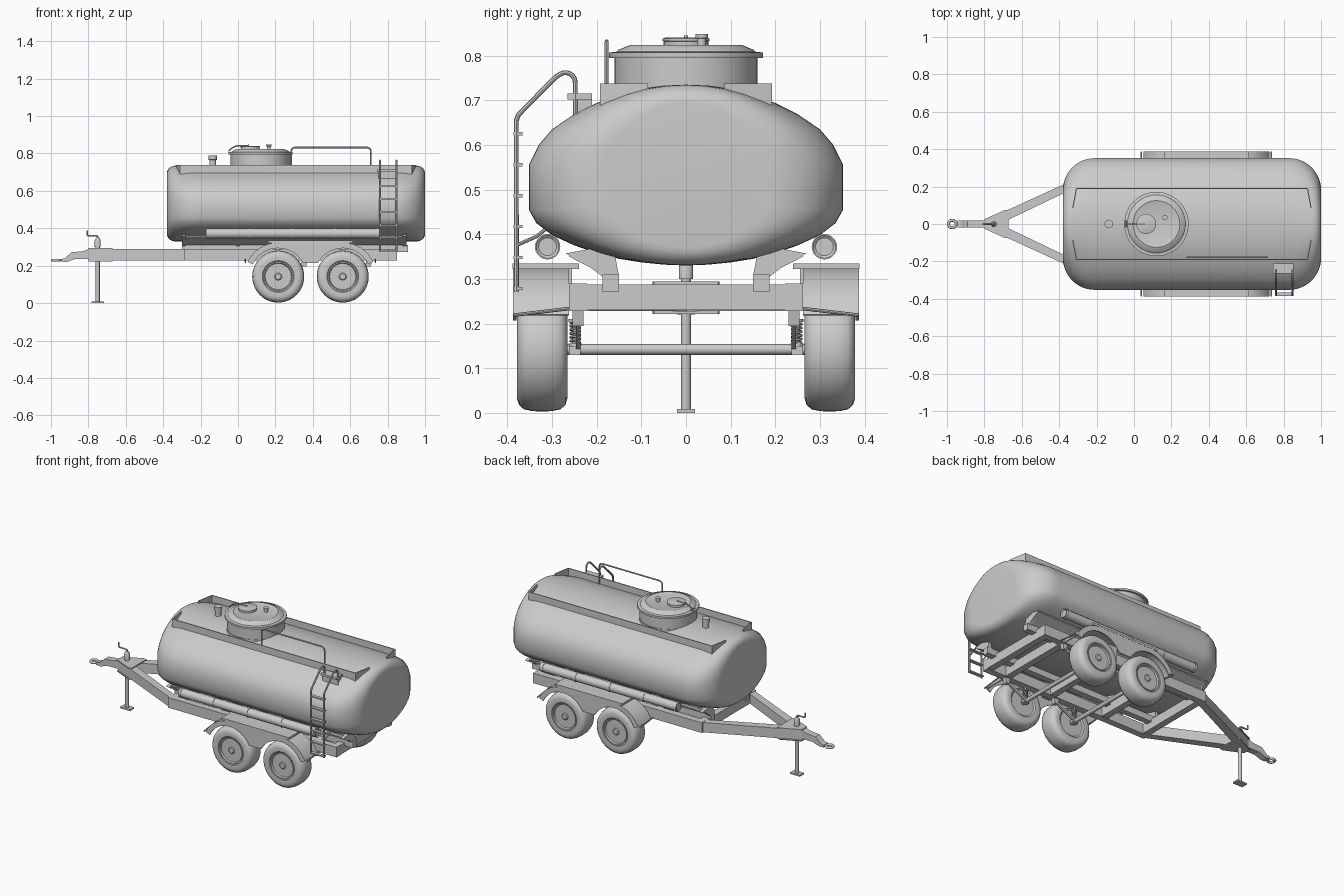
import bpy, bmesh
from math import sin, cos, pi, radians, sqrt
from mathutils import Vector

if "Cube" in bpy.data.objects:
    bpy.data.objects.remove(bpy.data.objects["Cube"])

def make(name, verts, faces, smooth=35):
    me = bpy.data.meshes.new(name)
    me.from_pydata([tuple(v) for v in verts], [], faces)
    bm = bmesh.new(); bm.from_mesh(me)
    bmesh.ops.remove_doubles(bm, verts=bm.verts, dist=1e-5)
    bmesh.ops.recalc_face_normals(bm, faces=bm.faces)
    bm.to_mesh(me); bm.free()
    ob = bpy.data.objects.new(name, me)
    bpy.context.collection.objects.link(ob)
    bpy.context.view_layer.objects.active = ob
    for o in bpy.context.selected_objects: o.select_set(False)
    ob.select_set(True)
    if smooth: bpy.ops.object.shade_smooth_by_angle(angle=radians(smooth))
    return ob

def loft(name, rings, smooth=35, caps=True):
    n = len(rings[0]); verts = [v for r in rings for v in r]
    faces = [(i*n+j, i*n+(j+1) % n, (i+1)*n+(j+1) % n, (i+1)*n+j)
             for i in range(len(rings)-1) for j in range(n)]
    if caps: faces += [tuple(range(n)), tuple(range((len(rings)-1)*n, len(rings)*n))]
    return make(name, verts, faces, smooth)

AX = {'x': lambda u, v, w: (w, u, v), 'y': lambda u, v, w: (u, w, v), 'z': lambda u, v, w: (u, v, w)}

def prism(name, pts, axis, a, b, smooth=0):
    return loft(name, [[AX[axis](u, v, w) for u, v in pts] for w in (a, b)], smooth)

def box(name, x0, x1, y0, y1, z0, z1):
    return prism(name, [(x0, y0), (x1, y0), (x1, y1), (x0, y1)], 'z', z0, z1)

def lathe(name, prof, axis, c, n=32, s=1):
    rings = [[Vector(AX[axis](r*cos(2*pi*k/n), r*sin(2*pi*k/n), s*h)) + Vector(c)
              for k in range(n)] for r, h in prof]
    return loft(name, rings, 35)

def tube(name, pts, r, res=2, cyclic=False):
    cu = bpy.data.curves.new(name, 'CURVE'); cu.dimensions = '3D'
    cu.bevel_depth = r; cu.bevel_resolution = res; cu.use_fill_caps = True
    sp = cu.splines.new('POLY'); sp.points.add(len(pts)-1); sp.use_cyclic_u = cyclic
    for p, q in zip(sp.points, pts): p.co = (*q, 1)
    ob = bpy.data.objects.new(name, cu); bpy.context.collection.objects.link(ob)
    for o in bpy.context.selected_objects: o.select_set(False)
    bpy.context.view_layer.objects.active = ob; ob.select_set(True)
    bpy.ops.object.convert(target='MESH')
    bpy.ops.object.shade_smooth_by_angle(angle=radians(40))
    return ob

def arc(cx, cz, r, a0, a1, n=12):
    return [(cx+r*cos(radians(a0+(a1-a0)*i/n)), cz+r*sin(radians(a0+(a1-a0)*i/n))) for i in range(n+1)]

# Tank: flattened oval section with rounded ends
half = [(0, .735), (.05, .733), (.1, .726), (.15, .713), (.2, .694), (.25, .669), (.3, .635), (.33, .6), (.352, .555),
        (.352, .455), (.335, .425), (.3, .398), (.25, .375), (.2, .358), (.15, .345), (.1, .337), (.05, .332), (0, .33)]
sec = half + [(-y, z) for y, z in half[-2:0:-1]]
ends = []
for i in range(13):
    t = i/12*pi/2; d = .17*sin(t); u = max(0, (d-.125)/.045)
    ends.append((.52+d, 1-.17/.352*(1-cos(t)), 1-.2*(1-sqrt(max(0, 1-u*u)))))
stations = [(-d, a, b) for d, a, b in ends[::-1]] + ends
loft('tank', [[(.31+d, y*a, .5325+(z-.5325)*b) for y, z in sec] for d, a, b in stations], 40)

# Spill rails on top with turned-in ends
for s in (1, -1):
    box('top_rail', -.31, .93, s*.187, s*.193, .685, .738)
    for x, dx in ((-.31, -.02), (.93, .02)):
        t = .006 if dx > 0 else -.006
        prism('rail_end', [(x, s*.193), (x+dx, s*.085), (x+dx-t, s*.085), (x-t, s*.193)], 'z', .69, .738)

# Manhole, lid, inner hatch and vents
lathe('manhole', [(.16, .68), (.16, .795), (.172, .795), (.172, .807), (.155, .809), (.152, .813), (.125, .824), (.12, .822), (0.001, .824)], 'z', (.12, 0, 0), 48)
lathe('manhole_lower_band', [(.163, .71), (.163, .728)], 'z', (.12, 0, 0), 48)
lathe('inner_hatch', [(.05, .82), (.05, .832), (.053, .833), (.053, .838), (.045, .841)], 'z', (.065, 0, 0))
lathe('lid_valve', [(.01, .82), (.01, .838), (.014, .839), (.014, .848)], 'z', (.165, .035, 0), 16)
tube('hatch_handle', [(-.05, 0, .812), (-.035, 0, .828), (-.01, 0, .84), (.06, 0, .843)], .004)
tube('hatch_grip', [(-.045, -.02, .818), (-.045, .02, .818)], .004)
lathe('breather', [(.018, .72), (.018, .765), (.023, .767), (.023, .79)], 'z', (-.135, 0, 0), 20)

# Handrail
hr = [(.285, .70)] + arc(.305, .812, .02, 180, 90, 5) + arc(.69, .812, .02, 90, 0, 5) + [(.71, .70)]
tube('handrail', [(x, -.178, z) for x, z in hr], .0045)

# Ladder with hooped top, rungs, step platform and stays
for x in (.76, .848):
    p = [(-.38, .272), (-.38, .655), (-.375, .668), (-.292, .752)] + arc(-.27, .74, .022, 120, 0, 6) + [(-.248, .665)]
    tube('ladder_rail', [(x, y, z) for y, z in p], .0055)
    tube('ladder_stay', [(x, -.38, .375), (x, -.335, .395), (x, -.31, .415)], .004)
for i in range(6):
    box('ladder_rung', .757, .851, -.386, -.366, .275+.0693*i, .282+.0693*i)
box('ladder_platform', .742, .852, -.265, -.21, .702, .715)
box('platform_base', .75, .845, -.253, -.21, .655, .702)

for s in (1, -1):
    # Side hose tubes with bands
    lathe('hose_tube', [(.02, -.165), (.026, -.17), (.026, .76), (.02, .755)], 'x', (0, s*.31, .372), 20)
    for x in (-.16, .06, .29, .52, .74):
        lathe('tube_band', [(.0285, -.006), (.0285, .006)], 'x', (x, s*.31, .372), 20)
    # Saddles carrying the tank
    box('subframe_rail', -.3, .91, s*.15, s*.187, .272, .31)
    prism('saddle_strip', [(s*.165, .312), (s*.175, .306), (s*.262, .35), (s*.262, .358)], 'x', -.28, .9)
    for x in (-.29, 0, .3, .6, .89):
        prism('saddle_bracket', [(s*.15, .305), (s*.187, .305), (s*.24, .345), (s*.27, .357), (s*.2, .37), (s*.16, .36)], 'x', x-.01, x+.01)
    # Main rails and drawbar arms
    box('main_rail', -.29, .85, s*.222, s*.262, .228, .29)
    prism('drawbar_arm', [(-.8, s*.018), (-.8, -s*.01), (-.74, -s*.01), (-.27, s*.215), (-.27, s*.26)], 'z', .228, .288)
    # Fender: top strip, skirt with two arches, end lips
    xa, xb, zc = .215, .56, .144
    outer = arc(xa, zc, .18, 155, 90) + arc(xb, zc, .18, 90, 25)
    inner = arc(xa, zc, .174, 155, 90) + arc(xb, zc, .174, 90, 25)
    prism('fender_top', outer + inner[::-1], 'y', s*.262, s*.386, 30)
    skirt = arc(xa, zc, .15, 155, 28) + arc(xb, zc, .15, 152, 25)
    prism('fender_skirt', outer + skirt[::-1], 'y', s*.38, s*.387)
    box('fender_top_plate', .16, .615, s*.24, s*.388, .322, .334)
    box('fender_mount', .36, .415, s*.255, s*.285, .235, .325)
    for x in (.04, .735):
        tube('fender_stay', [(x, s*.25, .235), (x, s*.386, .219)], .004)

    for x in (xa, xb):
        # Tyre
        prof = [(.074, -.045), (.085, -.055), (.108, -.057), (.124, -.052), (.134, -.041), (.138, -.022), (.139, 0)]
        prof += [(r, -h) for r, h in prof[-2::-1]]
        lathe('tyre', prof + [prof[0]], 'y', (x, s*.322, .142), 48, s)
        # Rim, disc, spokes and hub
        lathe('rim', [(.076, -.05), (.07, -.05), (.066, 0), (.07, .045), (.074, .054), (.08, .054), (.078, .045)], 'y', (x, s*.322, .142), 40, s)
        lathe('rim_disc', [(.067, .01), (.067, .016), (.03, .02)], 'y', (x, s*.322, .142), 40, s)
        lathe('hub_plate', [(.045, .015), (.043, .034), (.036, .036), (.028, .028), (.02, .03), (.02, .048), (.015, .052)], 'y', (x, s*.322, .142), 32, s)
        for k in range(8):
            a = k*pi/4 + .39
            q = [(r*cos(a)-w*sin(a)+x, r*sin(a)+w*cos(a)+.142) for r, w in ((.038, -.009), (.069, -.012), (.069, .012), (.038, .009))]
            prism('rim_spoke', q, 'y', s*.335, s*.352)
            lathe('wheel_nut', [(.004, .03), (.004, .04)], 'y', (x+.032*cos(a), s*.322, .142+.032*sin(a)), 6, s)
        # Coil spring, seat and trailing arm
        coil = [(x+.011*cos(i*pi/5), s*.248+.011*sin(i*pi/5), .155+.05*i/60) for i in range(61)]
        tube('coil_spring', coil, .003, 1)
        lathe('damper', [(.006, .14), (.006, .23)], 'z', (x, s*.248, 0), 12)
        for z in (.203, .148):
            lathe('spring_seat', [(.015, 0), (.015, .007)], 'z', (x, s*.248, z), 16)
        box('axle_clamp', x-.018, x+.018, s*.236, s*.262, .13, .15)
        prism('trailing_arm', [(x, .134), (x+.13, .2), (x+.15, .2), (x+.15, .216), (x+.13, .216), (x, .15)], 'y', s*.236, s*.246)
        prism('arm_hanger', [(x+.12, .24), (x+.16, .24), (x+.15, .195), (x+.13, .195)], 'y', s*.23, s*.254)

# Axles and crossmembers
for x in (xa, xb):
    lathe('axle', [(.012, -.3), (.012, .3)], 'y', (x, 0, .142), 20)
for x in (-.27, .02, .385, .7, .83):
    box('crossmember', x-.02, x+.02, -.23, .23, .23, .288)

# Drawbar nose plates and towing eye
for z in (.288, .222):
    prism('nose_plate', [(-.8, -.025), (-.69, -.075), (-.67, -.072), (-.67, .072), (-.69, .075), (-.8, .025)], 'z', z, z+.006)
prism('coupling_neck', [(-.78, .288), (-.8, .288), (-.825, .278), (-.89, .272), (-.925, .24), (-.945, .236),
                        (-.945, .222), (-.915, .22), (-.87, .236), (-.78, .236)], 'y', -.02, .02)
tube('towing_eye', [(-.972+.02*cos(i*pi/12), .02*sin(i*pi/12), .229) for i in range(24)], .008, 3, True)

# Parking jack with crank
lathe('jack_leg', [(.011, .005), (.011, .3), (.016, .3), (.016, .335), (.008, .35)], 'z', (-.75, 0, 0), 20)
box('jack_foot', -.783, -.717, -.02, .02, 0, .009)
tube('jack_crank', [(-.75, 0, .34), (-.75, 0, .356), (-.757, 0, .36), (-.8, 0, .36), (-.806, 0, .366), (-.806, 0, .388)], .0045)
